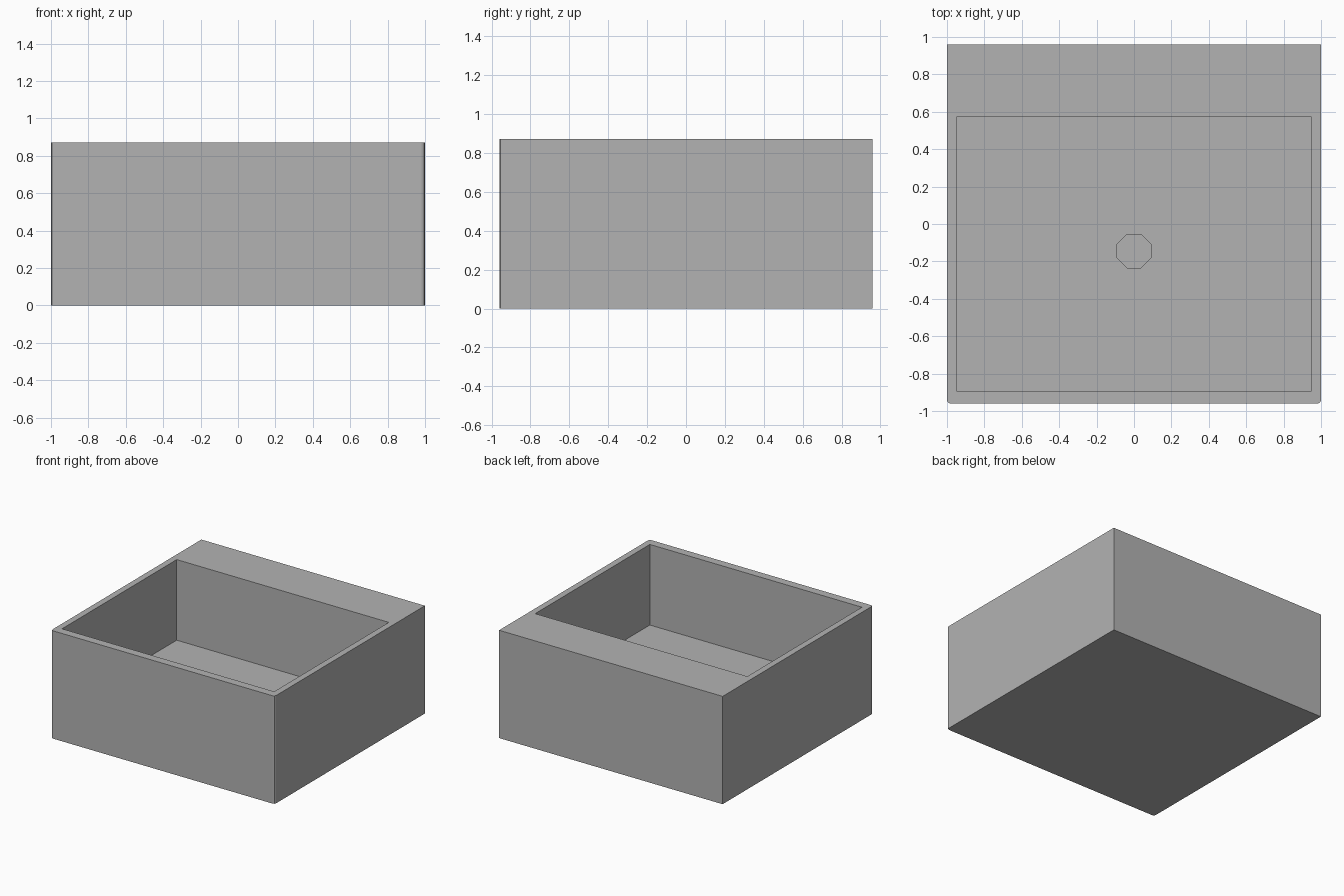
import bpy, bmesh, math
from mathutils import Matrix

if "Cube" in bpy.data.objects:
    bpy.data.objects.remove(bpy.data.objects["Cube"])

HEIGHT, FLOOR = 0.872, 0.22

grey = bpy.data.materials.new("grey ceramic")
grey.use_nodes = True
grey.diffuse_color = (0.45, 0.45, 0.45, 1)
grey.node_tree.nodes["Principled BSDF"].inputs["Base Color"].default_value = (0.45, 0.45, 0.45, 1)


def finish(name, bm):
    mesh = bpy.data.meshes.new(name)
    bm.to_mesh(mesh)
    bm.free()
    mesh.materials.append(grey)
    obj = bpy.data.objects.new(name, mesh)
    bpy.context.collection.objects.link(obj)
    return obj


def box(name, x, y0, y1, z0, z1, front_radius=0):
    bm = bmesh.new()
    bmesh.ops.create_cube(bm, size=1, matrix=Matrix.Translation((0, (y0 + y1) / 2, (z0 + z1) / 2))
                          @ Matrix.Diagonal((2 * x, y1 - y0, z1 - z0, 1)))
    if front_radius:
        # Round the two upright front edges
        edges = [e for e in bm.edges if all(v.co.y < y0 + 0.01 for v in e.verts)
                 and abs(e.verts[0].co.z - e.verts[1].co.z) > 0.1]
        bmesh.ops.bevel(bm, geom=edges, offset=front_radius, segments=2,
                        profile=0.5, affect='EDGES')
    return finish(name, bm)


def cut(target, cutter):
    mod = target.modifiers.new(cutter.name, 'BOOLEAN')
    mod.operation = 'DIFFERENCE'
    mod.solver = 'EXACT'
    mod.object = cutter
    cutter.hide_render = True
    cutter.hide_set(True)


# Solid sink body with a wide ledge at the back
sink = box("sink_body", 1.0, -0.96, 0.96, 0, HEIGHT, front_radius=0.018)

# Rectangular basin
cut(sink, box("basin_cutter", 0.949, -0.893, 0.572, FLOOR, HEIGHT + 0.2))

# Octagonal drain recess in the basin floor
bm = bmesh.new()
radius = 0.09 / math.cos(math.pi / 8)
bmesh.ops.create_cone(bm, cap_ends=True, segments=8, radius1=radius, radius2=radius, depth=0.2,
                      matrix=Matrix.Translation((0, -0.145, FLOOR))
                      @ Matrix.Rotation(math.pi / 8, 4, 'Z'))
cut(sink, finish("drain_cutter", bm))

# Apply the cuts and drop the helpers
bpy.context.view_layer.objects.active = sink
for mod in list(sink.modifiers):
    cutter = mod.object
    bpy.ops.object.modifier_apply(modifier=mod.name)
    bpy.data.objects.remove(cutter)
